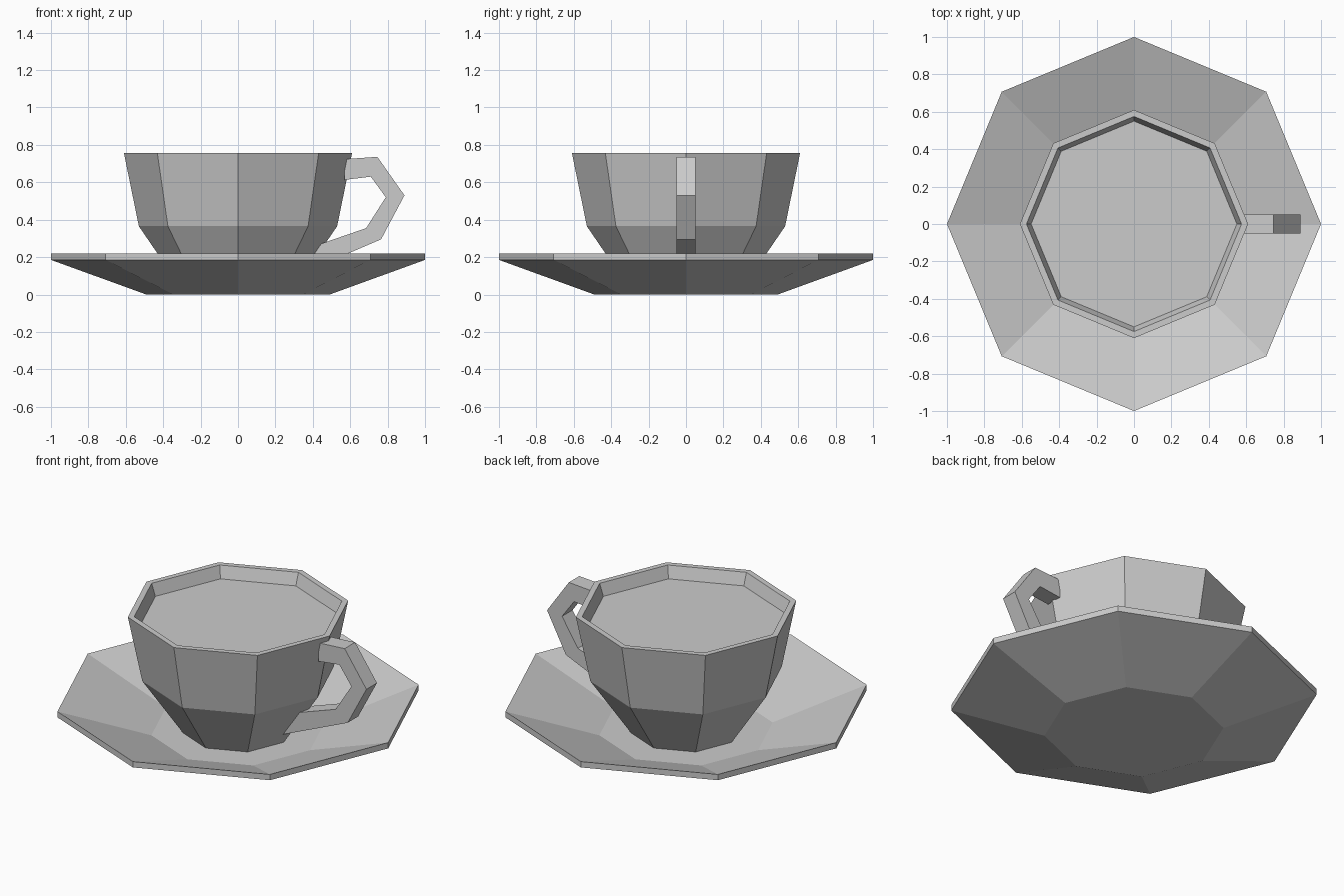
import bpy
import bmesh
from math import cos, sin, tau

SIDES = 8

cube = bpy.data.objects.get("Cube")
if cube:
    bpy.data.objects.remove(cube, do_unlink=True)

# Single plain glaze for every part
grey = bpy.data.materials.new("plain_grey")
grey.use_nodes = True
colour = (0.6, 0.6, 0.6, 1)
grey.diffuse_color = colour
grey.node_tree.nodes["Principled BSDF"].inputs["Base Color"].default_value = colour


def finish(name, bm):
    bmesh.ops.recalc_face_normals(bm, faces=bm.faces)
    mesh = bpy.data.meshes.new(name)
    bm.to_mesh(mesh)
    bm.free()
    mesh.materials.append(grey)
    obj = bpy.data.objects.new(name, mesh)
    bpy.context.collection.objects.link(obj)
    return obj


def lathe(name, profile):
    """Octagonal solid from (radius, height) rings, capped at both ends."""
    bm = bmesh.new()
    rings = [[bm.verts.new((r * cos(tau * i / SIDES), r * sin(tau * i / SIDES), z))
              for i in range(SIDES)] for r, z in profile]
    for a, b in zip(rings, rings[1:]):
        for i in range(SIDES):
            j = (i + 1) % SIDES
            bm.faces.new((a[i], a[j], b[j], b[i]))
    bm.faces.new(rings[0])
    bm.faces.new(rings[-1])
    return finish(name, bm)


# Saucer: flat foot, flared underside, thin edge, sloped dish and flat centre
lathe("saucer", [(0.49, 0), (1, 0.185), (1, 0.22), (0.48, 0.035)])

# Cup: tapered outside, lip, and inner wall down to the inside floor
lathe("cup", [(0.305, 0.036), (0.53, 0.365), (0.61, 0.757), (0.575, 0.757),
              (0.55, 0.685), (0.49, 0.37), (0.29, 0.08)])

# Drink surface filling the cup
lathe("drink", [(0.545, 0.675), (0.55, 0.685)])

# Handle: square bar following an angular loop of (outer, inner) corner pairs
corners = [((0.57, 0.724), (0.57, 0.613)),
           ((0.745, 0.736), (0.71, 0.63)),
           ((0.89, 0.53), (0.79, 0.52)),
           ((0.765, 0.295), (0.685, 0.355)),
           ((0.33, 0.108), (0.44, 0.27))]
half = 0.05
bm = bmesh.new()
sections = [[bm.verts.new((x, y, z)) for (x, z), y in
             ((out, -half), (out, half), (inn, half), (inn, -half))]
            for out, inn in corners]
for a, b in zip(sections, sections[1:]):
    for i in range(4):
        j = (i + 1) % 4
        bm.faces.new((a[i], a[j], b[j], b[i]))
bm.faces.new(sections[0])
bm.faces.new(sections[-1])
finish("handle", bm)
